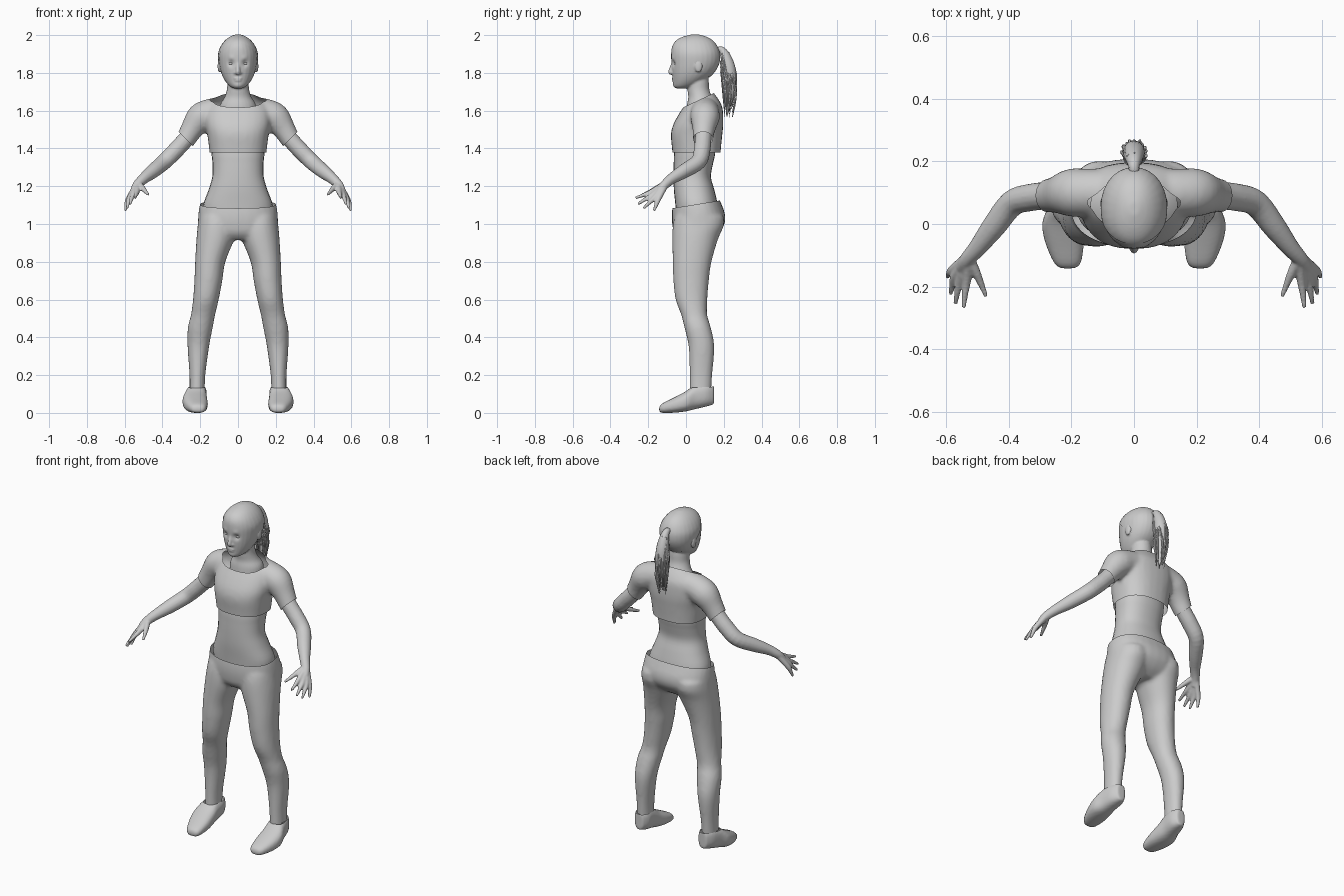
import bpy, bmesh, math, random
from mathutils import Vector

random.seed(4)
cube = bpy.data.objects.get("Cube")
if cube:
    bpy.data.objects.remove(cube)

grey = bpy.data.materials.new("plain grey")
grey.use_nodes = True
grey.diffuse_color = (0.6, 0.6, 0.6, 1)
grey.node_tree.nodes["Principled BSDF"].inputs["Base Color"].default_value = (0.6, 0.6, 0.6, 1)


def resample(rows, steps=4):
    """Smooth a short table of sections with a Catmull-Rom spline."""
    out = []
    for i in range(len(rows) - 1):
        p = [rows[max(i - 1, 0)], rows[i], rows[i + 1], rows[min(i + 2, len(rows) - 1)]]
        for k in range(steps):
            t = k / steps
            out.append([b + t * (c - a) / 2 + t * t * (2 * a - 5 * b + 4 * c - d) / 2
                        + t ** 3 * (3 * b - a - 3 * c + d) / 2 for a, b, c, d in zip(*p)])
    return out + [list(rows[-1])]


def loft(bm, rings, sides=28, power=2.0):
    """Skin rings given as (centre, u axis, v axis), closed at both ends."""
    def bend(a):
        return math.copysign(abs(a) ** (2 / power), a)
    loops = []
    for c, u, v in rings:
        angles = [2 * math.pi * k / sides for k in range(sides)]
        loops.append([bm.verts.new(c + u * bend(math.cos(a)) + v * bend(math.sin(a))) for a in angles])
    for lo, hi in zip(loops, loops[1:]):
        for k in range(sides):
            bm.faces.new((lo[k], lo[k - 1], hi[k - 1], hi[k]))
    bm.faces.new(loops[0])
    bm.faces.new(loops[-1][::-1])


def column(bm, rows, power=2.2, x_sign=1):
    """Upright part from rows of height, half width, front y, back y, x centre."""
    rows = resample([tuple(r) + (0,) * (5 - len(r)) for r in rows])
    loft(bm, [(Vector((x_sign * x, (f + b) / 2, z)), Vector((w, 0, 0)), Vector((0, (b - f) / 2, 0)))
              for z, w, f, b, x in rows], power=power)


def tube(bm, rows, x_sign=1, sides=16):
    """Round limb from rows of x, y, z, radius."""
    rows = resample(rows)
    pts = [Vector((x_sign * r[0], r[1], r[2])) for r in rows]
    rings = []
    for i, p in enumerate(pts):
        t = (pts[min(i + 1, len(pts) - 1)] - pts[max(i - 1, 0)]).normalized()
        u = t.cross(Vector((0.31, 0.9, 0.3))).normalized()
        rings.append((p, u * rows[i][3], t.cross(u) * rows[i][3]))
    loft(bm, rings, sides)


def ball(bm, centre, radii):
    made = bmesh.ops.create_uvsphere(bm, u_segments=20, v_segments=12, radius=1)["verts"]
    for v in made:
        v.co = Vector(centre) + Vector([a * r for a, r in zip(v.co, radii)])


def finish(name, bm, voxel=0, smooth=4, cuts=(), dents=()):
    """Turn a bmesh into an object, fuse its parts, shape it and open its hems."""
    bmesh.ops.recalc_face_normals(bm, faces=bm.faces)
    mesh = bpy.data.meshes.new(name)
    bm.to_mesh(mesh)
    bm.free()
    obj = bpy.data.objects.new(name, mesh)
    bpy.context.scene.collection.objects.link(obj)
    if voxel:
        rm = obj.modifiers.new("fuse", "REMESH")
        rm.mode, rm.voxel_size = "VOXEL", voxel
        sm = obj.modifiers.new("soften", "SMOOTH")
        sm.factor, sm.iterations = 0.5, smooth
        bpy.context.view_layer.update()
        fused = bpy.data.meshes.new_from_object(obj.evaluated_get(bpy.context.evaluated_depsgraph_get()))
        obj.modifiers.clear()
        obj.data = mesh = fused
        bm = bmesh.new()
        bm.from_mesh(mesh)
        for centre, radius, push in dents:
            for v in bm.verts:
                d = (Vector((abs(v.co.x), v.co.y, v.co.z)) - Vector(centre)).length
                v.co.y += push * math.exp(-(d / radius) ** 2)
        for co, no in cuts:
            bmesh.ops.bisect_plane(bm, geom=bm.verts[:] + bm.edges[:] + bm.faces[:],
                                   plane_co=co, plane_no=no, clear_outer=True)
        bm.to_mesh(mesh)
        bm.free()
    mesh.materials.clear()
    mesh.materials.append(grey)
    mesh.shade_smooth()
    return obj


# Head with neck, nose, lips and ears
skull = [(1.718, .022, -.052, .0), (1.73, .045, -.064, .05), (1.76, .07, -.068, .1),
         (1.8, .089, -.073, .145), (1.85, .1, -.077, .172), (1.9, .102, -.079, .176),
         (1.94, .088, -.073, .162), (1.97, .066, -.052, .138), (1.99, .04, -.015, .105),
         (2.002, .012, .03, .065)]
bm = bmesh.new()
column(bm, skull, 2.1)
column(bm, [(1.57, .1, .0, .165), (1.63, .095, .005, .165), (1.67, .072, .012, .14),
            (1.71, .059, .008, .124), (1.76, .056, .005, .12), (1.82, .05, .01, .11)], 2)
tube(bm, [(0, -.068, 1.862, .007), (0, -.077, 1.83, .009), (0, -.083, 1.806, .012), (0, -.076, 1.793, .009)])
for s in (-1, 1):
    ball(bm, (s * .011, -.073, 1.801), (.009, .009, .007))
    ball(bm, (s * .099, .066, 1.835), (.009, .02, .033))
ball(bm, (0, -.068, 1.771), (.021, .007, .005))
ball(bm, (0, -.067, 1.760), (.017, .007, .006))
finish("head", bm, .0055, 2, dents=[((.036, -.068, 1.85), .017, .011), ((.035, -.07, 1.878), .014, -.003),
                                  ((0, -.064, 1.733), .018, -.004)])

# Eyes
bm = bmesh.new()
for s in (-1, 1):
    ball(bm, (s * .036, -.051, 1.85), (.015, .012, .009))
finish("eyes", bm)

# Hair cap, cut along the hairline
bm = bmesh.new()
column(bm, [(z + .001, w + .004, f - .002, b + .005) for z, w, f, b in skull], 2.1)
finish("hair_cap", bm, .006, 2, cuts=[((0, -.03, 1.925), (0, -.7, -.72))])

# Ponytail: a core with loose strands around it
bm = bmesh.new()
tube(bm, [(0, .155, 1.915, .018), (0, .185, 1.922, .018), (0, .208, 1.89, .027), (0, .228, 1.82, .035),
          (0, .233, 1.74, .032), (0, .228, 1.66, .02), (0, .218, 1.58, .004)])
for i in range(60):
    a = random.uniform(0, 2 * math.pi)
    dx, dy = math.cos(a), math.sin(a)
    top, end = random.uniform(1.78, 1.91), random.uniform(1.56, 1.72)
    fat = .036 * random.uniform(.85, 1.15)
    mid = (top + end) / 2
    tube(bm, [(dx * .024, .205 + dy * .022, top, .003), (dx * fat, .23 + dy * fat, mid, .005),
              (dx * .022, .225 + dy * .022, end, .001)], sides=5)
finish("ponytail", bm)

# Bare midriff
bm = bmesh.new()
column(bm, [(1.03, .18, -.05, .17), (1.1, .184, -.056, .168), (1.18, .156, -.064, .15),
            (1.25, .136, -.066, .132), (1.32, .135, -.065, .143), (1.38, .14, -.062, .155),
            (1.5, .14, -.045, .16)], 2.3)
finish("midriff", bm)

# Cropped shirt with short sleeves
bm = bmesh.new()
column(bm, [(1.33, .145, -.068, .18), (1.4, .153, -.074, .185), (1.47, .162, -.08, .192),
            (1.52, .172, -.07, .197), (1.57, .175, -.045, .197), (1.62, .165, -.014, .192),
            (1.66, .125, .01, .172), (1.69, .09, .02, .15), (1.72, .06, .03, .13)], 2.4)
for s in (-1, 1):
    tube(bm, [(.09, .1, 1.595, .078), (.15, .1, 1.585, .077), (.2, .1, 1.56, .077),
              (.245, .094, 1.5, .06), (.278, .09, 1.447, .053), (.31, .09, 1.41, .052)], s, 24)
finish("shirt", bm, .011, 5, cuts=[((0, 0, 1.378), (0, 0, -1)), ((0, -.02, 1.615), (0, -.42, .9)),
                                   ((.277, 0, 1.45), (.7, 0, -.7)), ((-.277, 0, 1.45), (-.7, 0, -.7))])

# Arms with hands; each finger runs from the wrist through its knuckle
fingers = [((.505, -.155, 1.19), (.488, -.195, 1.17), (.473, -.232, 1.155)),
           ((.535, -.178, 1.172), (.541, -.225, 1.153), (.545, -.268, 1.138)),
           ((.556, -.175, 1.155), (.565, -.217, 1.13), (.571, -.255, 1.105)),
           ((.572, -.163, 1.143), (.581, -.195, 1.112), (.587, -.225, 1.083)),
           ((.58, -.145, 1.134), (.591, -.158, 1.1), (.597, -.17, 1.07))]
for s, side in ((1, "left"), (-1, "right")):
    bm = bmesh.new()
    tube(bm, [(.2, .1, 1.54, .045), (.275, .091, 1.45, .044), (.33, .085, 1.39, .044), (.39, .066, 1.33, .042),
              (.45, -.01, 1.28, .038), (.5, -.075, 1.24, .029), (.535, -.115, 1.205, .024),
              (.55, -.14, 1.175, .02)], s)
    for knuckle, joint, tip in fingers:
        tube(bm, [(.53, -.105, 1.215, .018), knuckle + (.0145,), joint + (.0105,), tip + (.007,)], s, 12)
    finish(side + "_arm", bm, .0055, 2)

# Leggings: hips and both legs in one piece
bm = bmesh.new()
column(bm, [(1.16, .185, -.06, .165), (1.1, .203, -.07, .19), (1.05, .21, -.075, .207),
            (1.0, .212, -.073, .204), (.95, .2, -.062, .17), (.915, .14, -.03, .12)], 2.3)
for s in (-1, 1):
    column(bm, [(1.04, .1, -.06, .2, .108), (.99, .102, -.07, .2, .112), (.92, .1, -.073, .17, .12),
                (.8, .08, -.07, .135, .147), (.7, .074, -.067, .121, .157), (.6, .068, -.055, .113, .17),
                (.52, .064, -.026, .112, .185), (.45, .066, -.008, .132, .2), (.35, .057, .014, .15, .21),
                (.2, .042, .019, .139, .215), (.09, .04, .019, .132, .217)], 2.1, s)
finish("leggings", bm, .011, 5, cuts=[((0, 0, 1.095), (0, -.16, .98)), ((0, 0, .132), (0, 0, -1))])

# Ankles and shoes
for s, side in ((1, "left"), (-1, "right")):
    bm = bmesh.new()
    column(bm, [(.06, .034, .025, .125, .217), (.2, .035, .025, .13, .215)], 2, s)
    finish(side + "_ankle", bm)
    bm = bmesh.new()
    shoe = resample([(-.142, .212, .022, .006, .032), (-.125, .213, .043, 0, .05), (-.06, .222, .062, .001, .083),
                     (0, .228, .066, .008, .115), (.05, .222, .056, .02, .15), (.11, .215, .048, .034, .16),
                     (.148, .213, .026, .045, .15)])
    loft(bm, [(Vector((s * x, y, (lo + hi) / 2)), Vector((w, 0, 0)), Vector((0, 0, (hi - lo) / 2)))
              for y, x, w, lo, hi in shoe], power=2.5)
    finish(side + "_shoe", bm, .008, 3, cuts=[((0, .07, .135), (0, -.05, 1))])
